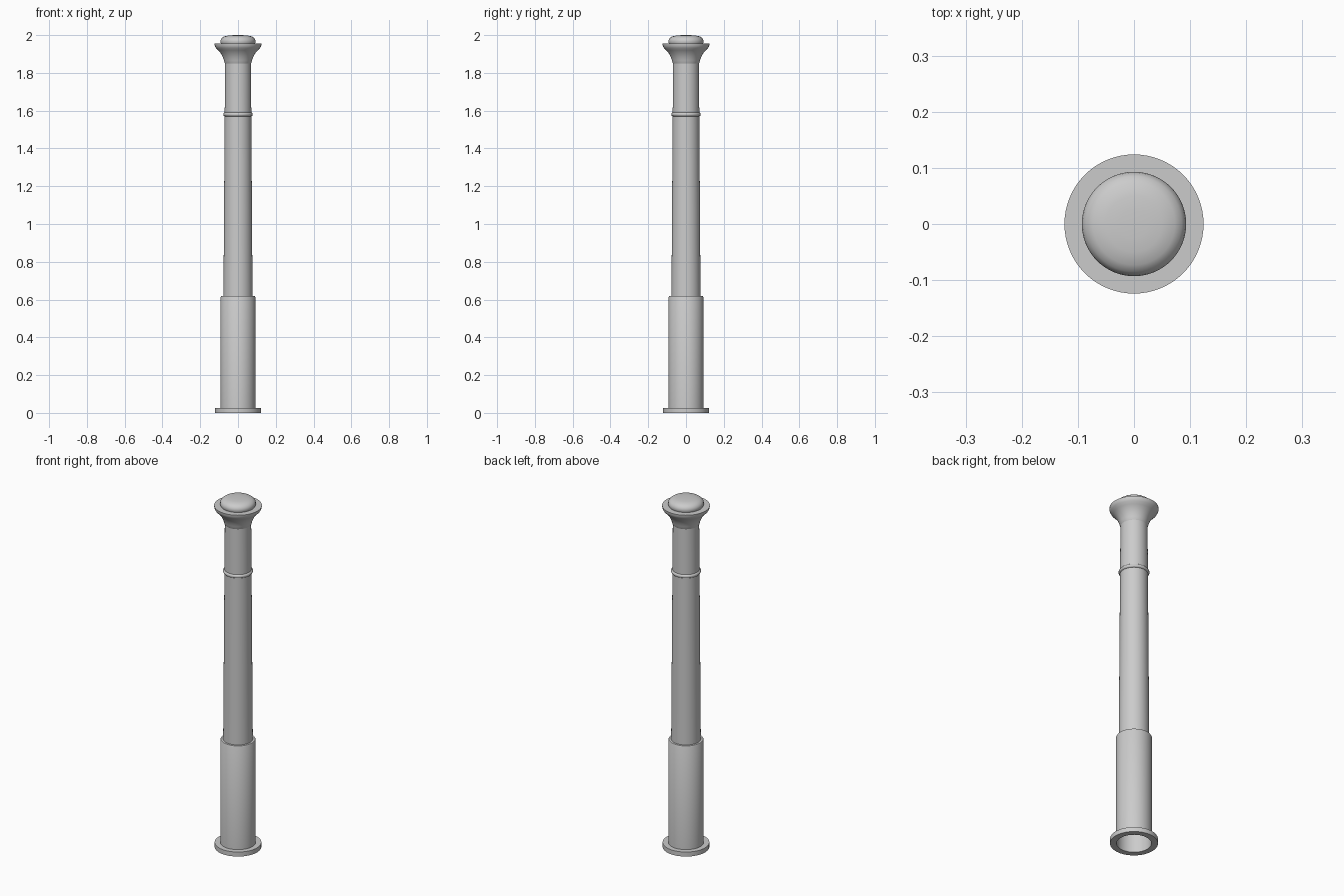
import bpy, bmesh, math

cube = bpy.data.objects.get("Cube")
if cube:
    bpy.data.objects.remove(cube, do_unlink=True)

stone = bpy.data.materials.new("grey_stone")
stone.use_nodes = True
grey = (0.6, 0.6, 0.6, 1)
stone.diffuse_color = grey
stone.node_tree.nodes["Principled BSDF"].inputs["Base Color"].default_value = grey


def lathe(name, profile, steps=64):
    """Spin a list of (radius, height) points round the z axis."""
    bm = bmesh.new()
    verts = [bm.verts.new((r, 0, z)) for r, z in profile]
    edges = [bm.edges.new(pair) for pair in zip(verts, verts[1:])]
    bmesh.ops.spin(bm, geom=verts + edges, cent=(0, 0, 0), axis=(0, 0, 1),
                   angle=math.tau, steps=steps, use_duplicate=False)
    bmesh.ops.remove_doubles(bm, verts=bm.verts, dist=1e-5)
    bmesh.ops.recalc_face_normals(bm, faces=bm.faces)
    mesh = bpy.data.meshes.new(name)
    bm.to_mesh(mesh)
    bm.free()
    mesh.materials.append(stone)
    obj = bpy.data.objects.new(name, mesh)
    bpy.context.collection.objects.link(obj)
    bpy.ops.object.select_all(action='DESELECT')
    obj.select_set(True)
    bpy.context.view_layer.objects.active = obj
    bpy.ops.object.shade_smooth_by_angle(angle=math.radians(35))
    return obj


# Foot flange, open in the middle
lathe("base_flange", [(0.092, 0), (0.121, 0), (0.121, 0.026), (0.092, 0.026), (0.092, 0)])

# Wide hollow lower tube with a softened top edge
lathe("lower_tube", [(0.088, 0), (0.092, 0), (0.092, 0.612), (0.089, 0.618),
                     (0.076, 0.618), (0.076, 0.608), (0.088, 0.608), (0.088, 0)])

# Slender tapering shaft
lathe("shaft", [(0, 0.606), (0.077, 0.606), (0.0685, 1.86)])

# Rounded collar
arc = [math.pi * (i / 8 - 0.5) for i in range(9)]
lathe("collar_ring", [(0.069 + 0.009 * math.cos(a), 1.58 + 0.010 * math.sin(a)) for a in arc])

# Flared capital with a flat rim
lathe("capital", [(0.068, 1.848), (0.071, 1.853), (0.074, 1.866), (0.081, 1.885),
                  (0.092, 1.905), (0.105, 1.92), (0.117, 1.932), (0.123, 1.943),
                  (0.124, 1.955), (0.09, 1.955)])

# Low domed cap
lathe("cap_dome", [(0.088, 1.95), (0.091, 1.957), (0.093, 1.966), (0.091, 1.976),
                   (0.085, 1.985), (0.073, 1.993), (0.05, 1.998), (0.025, 1.9995), (0, 2)])
